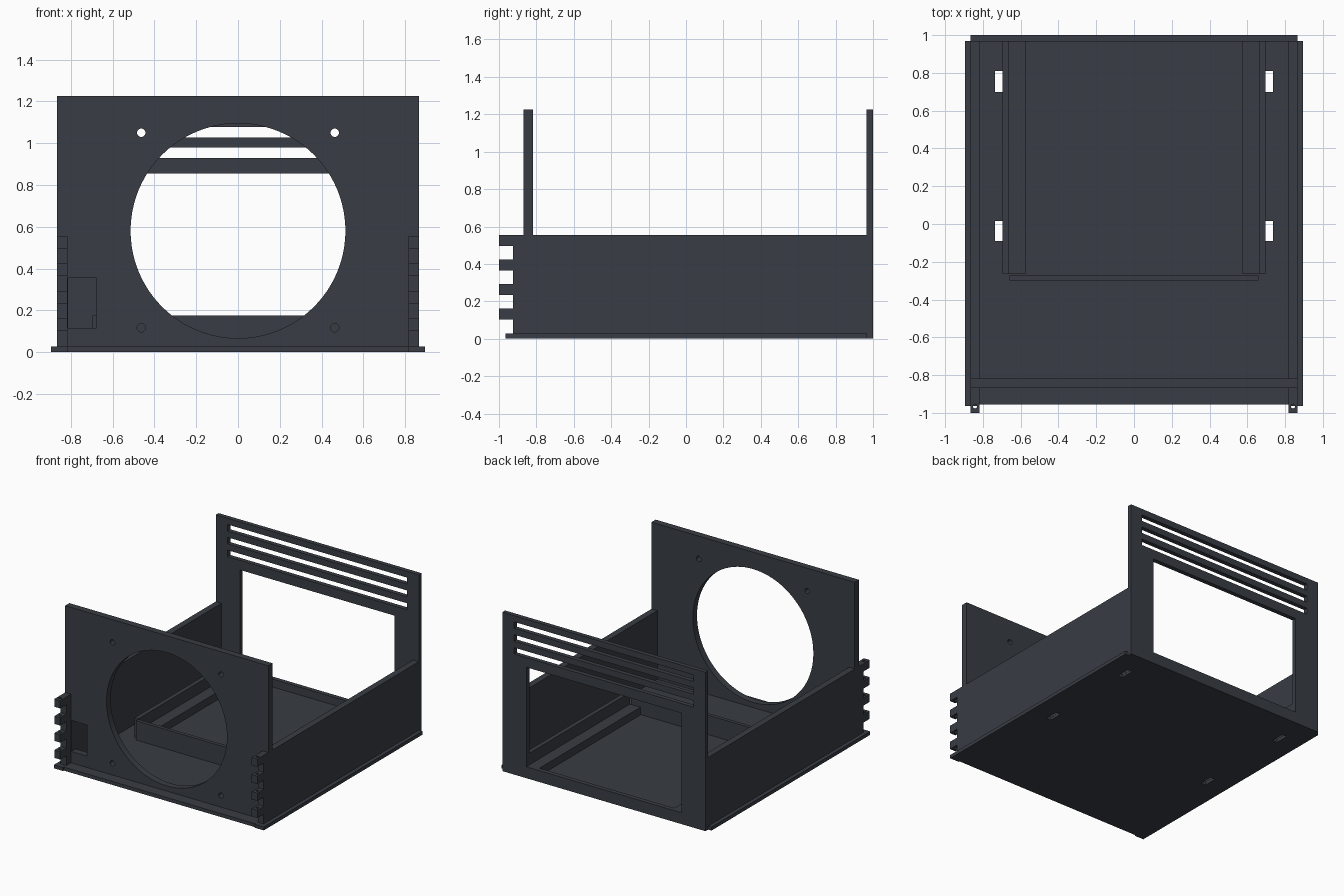
import bpy
import math

if "Cube" in bpy.data.objects:
    bpy.data.objects.remove(bpy.data.objects["Cube"])

slate = bpy.data.materials.new("dark_slate")
slate.diffuse_color = (0.040, 0.047, 0.058, 1)
slate.use_nodes = True
slate.node_tree.nodes["Principled BSDF"].inputs["Base Color"].default_value = slate.diffuse_color


def box(name, x0, x1, y0, y1, z0, z1):
    """Axis-aligned box from its limits."""
    bpy.ops.mesh.primitive_cube_add(
        size=1, location=((x0 + x1) / 2, (y0 + y1) / 2, (z0 + z1) / 2))
    ob = bpy.context.object
    ob.name = name
    ob.scale = (x1 - x0, y1 - y0, z1 - z0)
    bpy.ops.object.transform_apply(location=True, rotation=False, scale=True)
    ob.data.materials.append(slate)
    return ob


def rod(name, x, y, z, r, depth, axis="Y", sides=24):
    """Cylinder used as a hole cutter."""
    rot = (math.pi / 2, 0, 0) if axis == "Y" else (0, 0, 0)
    bpy.ops.mesh.primitive_cylinder_add(
        vertices=sides, radius=r, depth=depth, location=(x, y, z), rotation=rot)
    ob = bpy.context.object
    ob.name = name
    ob.data.materials.append(slate)
    return ob


def cut(ob, cutters):
    """Subtract every cutter from ob and delete the cutters."""
    for c in cutters:
        m = ob.modifiers.new("cut", "BOOLEAN")
        m.operation = "DIFFERENCE"
        m.solver = "EXACT"
        m.object = c
        bpy.context.view_layer.objects.active = ob
        bpy.ops.object.modifier_apply(modifier=m.name)
        bpy.data.objects.remove(c)


# Base plate with four mounting slots
base = box("base_plate", -0.895, 0.895, -0.955, 0.968, 0, 0.027)
slots = []
for s in (-1, 1):
    xa, xb = sorted((s * 0.696, s * 0.737))
    for y0, y1 in ((-0.09, 0.015), (0.70, 0.81)):
        slots.append(box("slot", xa, xb, y0, y1, -0.1, 0.1))
cut(base, slots)

# Front plate: fan opening, screw holes, cable cutout
front = box("front_plate", -0.866, 0.866, -0.868, -0.817, 0.015, 1.225)
holes = [rod("fan", 0, -0.84, 0.581, 0.514, 0.3, sides=96)]
for x in (-0.463, 0.463):
    for z in (0.117, 1.05):
        holes.append(rod("screw", x, -0.84, z, 0.02, 0.3))
holes.append(box("cable", -0.813, -0.678, -1, -0.7, 0.115, 0.354))
cut(front, holes)

# Back plate: large window and three vent slots
back = box("back_plate", -0.866, 0.866, 0.966, 1.0, 0, 1.225)
openings = [box("window", -0.66, 0.66, 0.9, 1.1, 0.088, 0.855)]
for z in (0.929, 1.028, 1.127):
    openings.append(box("vent", -0.765, 0.765, 0.9, 1.1, z, z + 0.05))
cut(back, openings)

# Both sides: wall, hinge teeth, corner foot, and tray guides
for s, side in ((-1, "left"), (1, "right")):
    def side_box(name, xa, xb, *rest):
        lo, hi = sorted((s * xa, s * xb))
        return box(f"{side}_{name}", lo, hi, *rest)

    side_box("wall", 0.817, 0.866, -0.925, 0.967, 0.015, 0.556)
    side_box("corner_foot", 0.817, 0.895, -0.964, -0.94, 0, 0.027)
    for i, z in enumerate((0.102, 0.233, 0.364, 0.496)):
        tooth = side_box(f"tooth_{i + 1}", 0.817, 0.866, -1.0, -0.92, z, z + 0.06)
        cut(tooth, [rod("pin", s * 0.842, -0.965, z, 0.011, 0.3, "Z", 16)])
    side_box("guide_wall", 0.664, 0.697, -0.265, 0.967, 0.02, 0.176)
    side_box("guide_ledge", 0.575, 0.668, -0.265, 0.967, 0.02, 0.087)

# Stop bar in front of the guides
box("stop_bar", -0.66, 0.66, -0.30, -0.272, 0.02, 0.176)
